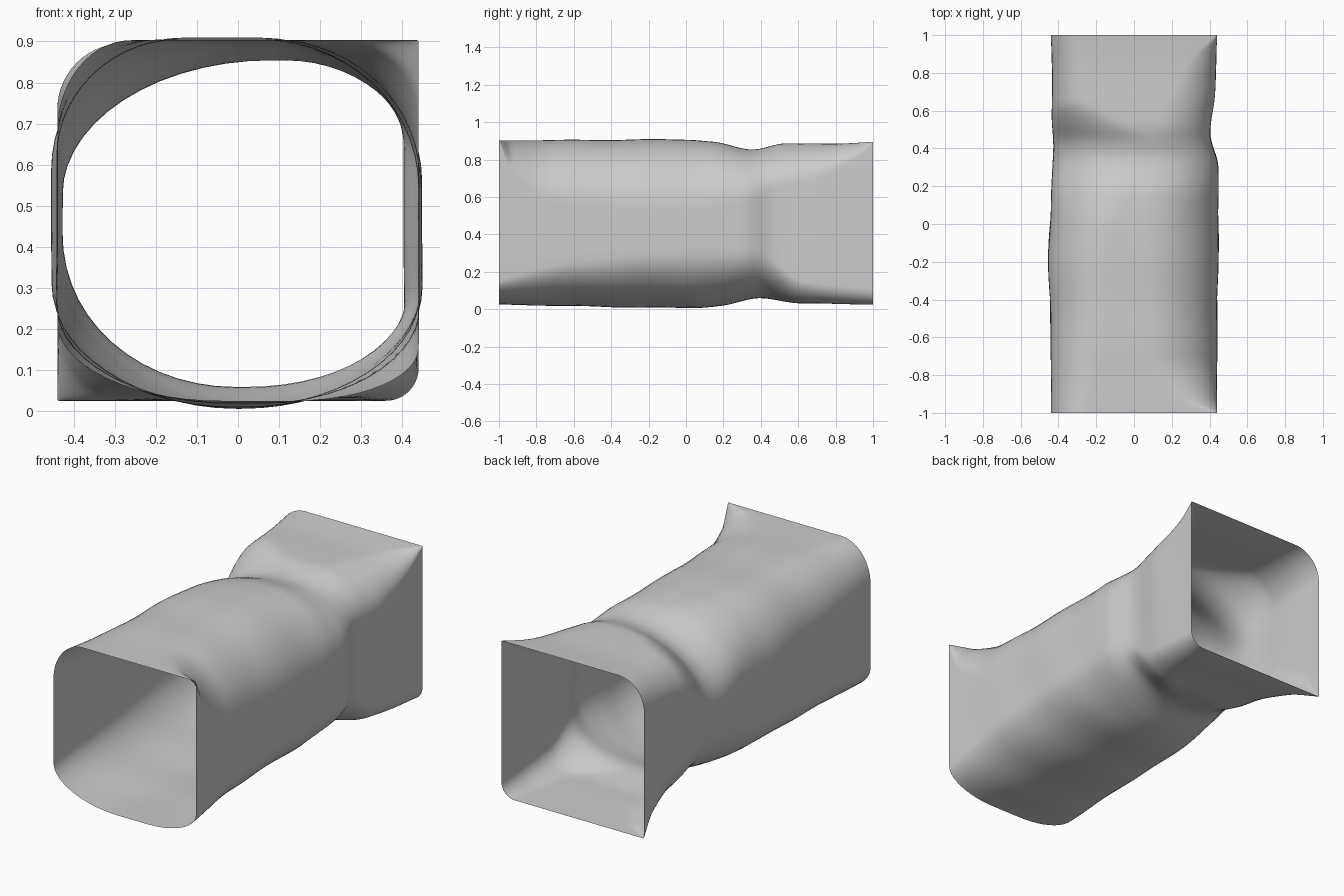
import bpy, bmesh, math

# Remove the default cube
cube = bpy.data.objects.get("Cube")
if cube:
    bpy.data.objects.remove(cube, do_unlink=True)

# Profiles along the length: (y, value) keys for the four walls
LEFT = [(-1, -.44), (-.6, -.442), (-.2, -.455), (.1, -.443), (.4, -.43), (.55, -.438), (.7, -.433), (1, -.44)]
RIGHT = [(-1, .44), (-.5, .443), (0, .45), (.3, .447), (.48, .407), (.7, .43), (1, .44)]
BOTTOM = [(-1, .025), (-.5, .012), (0, .004), (.2, .018), (.4, .056), (.62, .03), (1, .025)]
TOP = [(-1, .903), (0, .91), (.15, .897), (.35, .855), (.53, .89), (.75, .885), (1, .895)]

# Corner roundings: (y, width of arc, height of arc)
TOP_RIGHT = [(-1, .004, .004), (-.93, .2, .18), (-.7, .37, .34), (0, .4, .38),
             (.4, .31, .25), (.65, .25, .2), (.88, .13, .1), (1, .004, .004)]
TOP_LEFT = [(-1, .18, .22), (-.6, .28, .28), (0, .35, .33), (.42, .52, .33),
            (.65, .22, .2), (1, .16, .16)]
BOTTOM_LEFT = [(-1, .4, .19), (0, .45, .33), (.4, .42, .38), (.65, .34, .34),
               (.9, .18, .17), (1, .004, .004)]
BOTTOM_RIGHT = [(-1, .3, .13), (-.6, .4, .24), (0, .45, .3), (.4, .4, .25),
                (.62, .16, .12), (1, .08, .08)]

ARC = 14      # segments per rounded corner
WALL = 6      # segments per straight wall
RINGS = 100   # sections along the length


def blend(keys, y, column=1):
    """Smooth monotone interpolation through the keys."""
    ys = [k[0] for k in keys]
    vs = [k[column] for k in keys]
    slopes = [(vs[i + 1] - vs[i]) / (ys[i + 1] - ys[i]) for i in range(len(ys) - 1)]

    def tangent(i):
        if i == 0 or i == len(ys) - 1:
            return slopes[min(i, len(slopes) - 1)]
        a, b = slopes[i - 1], slopes[i]
        return 2 * a * b / (a + b) if a * b > 0 else 0

    i = max(j for j in range(len(slopes)) if ys[j] <= y or j == 0)
    h = ys[i + 1] - ys[i]
    t = (y - ys[i]) / h
    return (vs[i] * (1 + 2 * t) * (1 - t) ** 2 + vs[i + 1] * t * t * (3 - 2 * t)
            + h * tangent(i) * t * (1 - t) ** 2 - h * tangent(i + 1) * t * t * (1 - t))


def section(y):
    """Closed outline at y, counter-clockwise seen from the front."""
    x0, x1 = blend(LEFT, y), blend(RIGHT, y)
    z0, z1 = blend(BOTTOM, y), blend(TOP, y)
    radii = [[blend(c, y, 1), blend(c, y, 2)]
             for c in (TOP_RIGHT, TOP_LEFT, BOTTOM_LEFT, BOTTOM_RIGHT)]
    # keep neighbouring arcs from overlapping
    for a, b, axis, room in ((0, 1, 0, x1 - x0), (2, 3, 0, x1 - x0),
                             (0, 3, 1, z1 - z0), (1, 2, 1, z1 - z0)):
        scale = min(1, (room - .01) / (radii[a][axis] + radii[b][axis]))
        radii[a][axis] *= scale
        radii[b][axis] *= scale
    arcs = []
    spots = ((x1, z1, 1, 1), (x0, z1, -1, 1), (x0, z0, -1, -1), (x1, z0, 1, -1))
    for quarter, ((x, z, sx, sz), (rx, rz)) in enumerate(zip(spots, radii)):
        cx, cz = x - sx * rx, z - sz * rz
        angles = [(quarter + k / ARC) * math.pi / 2 for k in range(ARC + 1)]
        arcs.append([(cx + rx * math.cos(a), cz + rz * math.sin(a)) for a in angles])
    outline = []
    for i, arc in enumerate(arcs):
        outline += arc
        (ax, az), (bx, bz) = arc[-1], arcs[(i + 1) % 4][0]
        outline += [(ax + (bx - ax) * k / WALL, az + (bz - az) * k / WALL)
                    for k in range(1, WALL)]
    return outline


def ripple(x, y, z):
    """Gentle inward folds that fade out at both open ends."""
    angle = math.atan2(z - .45, x)
    fade = 1 - y ** 4
    wave = 1 + math.sin(14 * y + 2 * math.sin(angle) + math.cos(2 * angle))
    return 1 - .005 * fade * wave


# Thin open sleeve lofted through the sections
bm = bmesh.new()
rings = []
for i in range(RINGS + 1):
    # sections sit closer together near the open ends
    y = math.sin((i / RINGS - .5) * math.pi) * .6 + (2 * i / RINGS - 1) * .4
    y = max(-1, min(1, y))
    ring = []
    for x, z in section(y):
        s = ripple(x, y, z)
        ring.append(bm.verts.new((x * s, y, .45 + (z - .45) * s)))
    rings.append(ring)
for near, far in zip(rings, rings[1:]):
    count = len(near)
    for k in range(count):
        n = (k + 1) % count
        bm.faces.new((near[k], near[n], far[n], far[k]))
bmesh.ops.recalc_face_normals(bm, faces=bm.faces)
mesh = bpy.data.meshes.new("sleeve")
bm.to_mesh(mesh)
bm.free()
sleeve = bpy.data.objects.new("sleeve", mesh)
bpy.context.collection.objects.link(sleeve)

# Plain grey material
grey = bpy.data.materials.new("light grey")
grey.use_nodes = True
colour = (.6, .6, .6, 1)
grey.diffuse_color = colour
grey.node_tree.nodes["Principled BSDF"].inputs["Base Color"].default_value = colour
mesh.materials.append(grey)

# Smooth shading with crisp corners kept
bpy.ops.object.select_all(action='DESELECT')
sleeve.select_set(True)
bpy.context.view_layer.objects.active = sleeve
bpy.ops.object.shade_smooth_by_angle(angle=math.radians(40))
